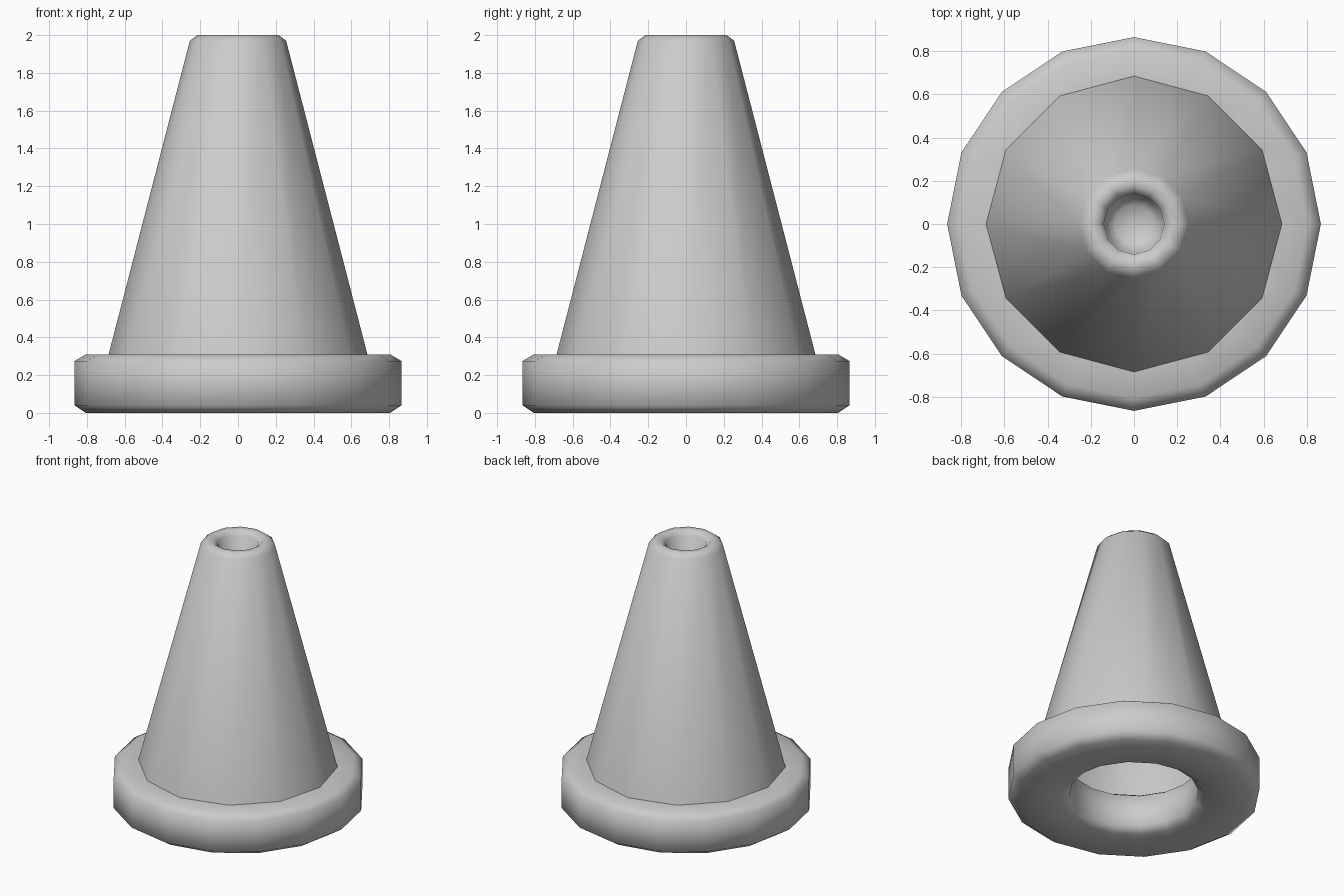
import bpy, bmesh
from math import cos, sin, tau

if "Cube" in bpy.data.objects:
    bpy.data.objects.remove(bpy.data.objects["Cube"])


def lathe(name, profile, sides, closed=False):
    """Spin an (r, z) profile about z; r = 0 becomes a single centre vertex."""
    bm = bmesh.new()
    rings = []
    for r, z in profile:
        if r == 0:
            rings.append([bm.verts.new((0, 0, z))] * sides)
        else:
            rings.append([bm.verts.new((r * cos(tau * i / sides), r * sin(tau * i / sides), z))
                          for i in range(sides)])
    pairs = list(zip(rings, rings[1:]))
    if closed:
        pairs.append((rings[-1], rings[0]))
    for a, b in pairs:
        for i in range(sides):
            j = (i + 1) % sides
            quad = list(dict.fromkeys((a[i], a[j], b[j], b[i])))
            bm.faces.new(quad).smooth = True
    mesh = bpy.data.meshes.new(name)
    bm.to_mesh(mesh)
    bm.free()
    obj = bpy.data.objects.new(name, mesh)
    bpy.context.collection.objects.link(obj)
    return obj


# Thick base ring with chamfered edges and an open centre
lathe("base_ring", [(0.50, 0), (0.805, 0), (0.865, 0.04), (0.865, 0.275),
                    (0.805, 0.31), (0.50, 0.31), (0.445, 0.275), (0.445, 0.04)],
      16, closed=True)

# Hollow cone shell, open below, with a rounded lip and a recessed cup on top
lathe("cone_body", [(0.713, 0.2), (0.685, 0.31), (0.255, 1.97), (0.215, 2.0),
                    (0.175, 2.0), (0.14, 1.97), (0.13, 1.84), (0.09, 1.80), (0, 1.79)],
      12)
